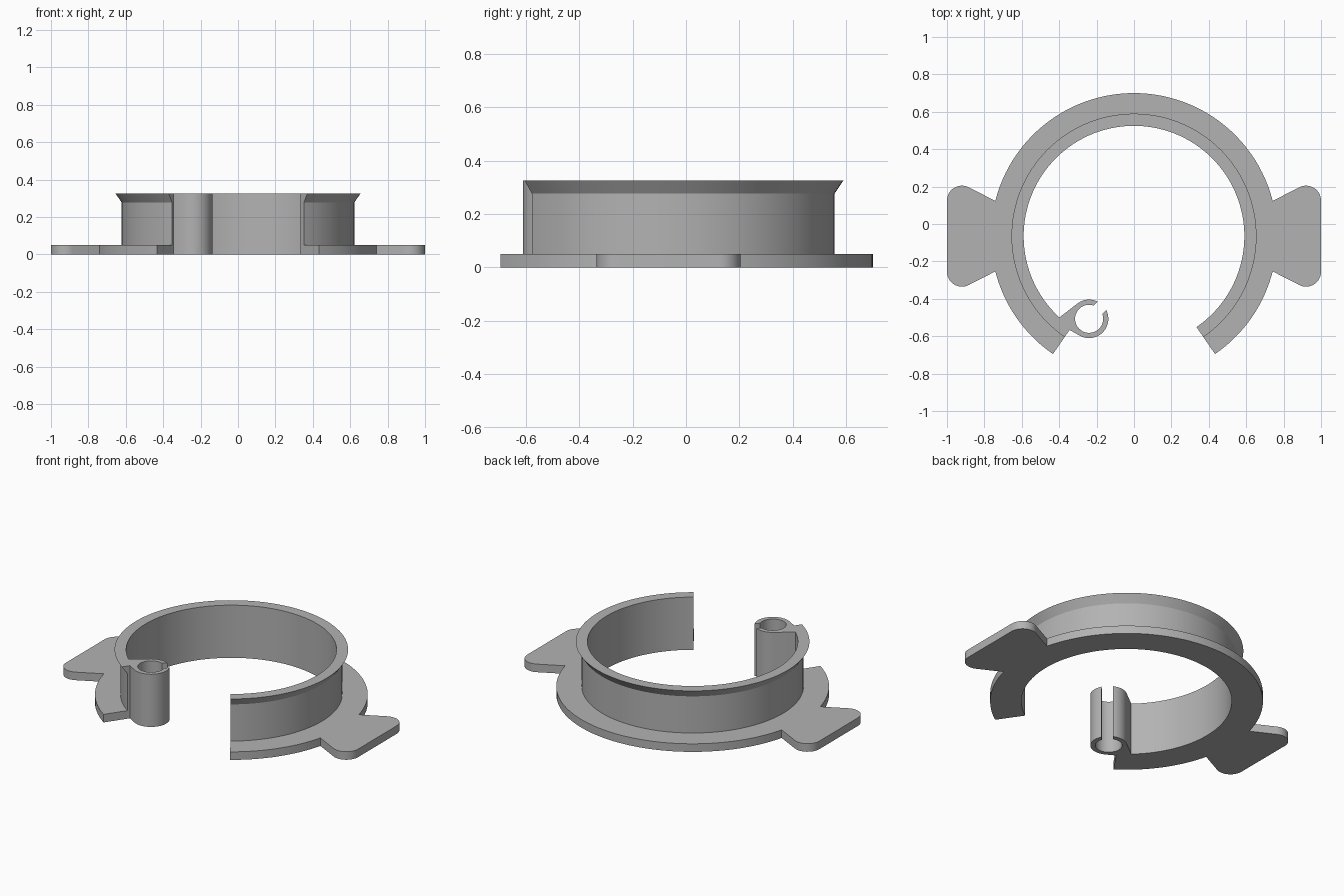
import bpy, bmesh
from math import radians, degrees, asin, sin, cos, pi

cube = bpy.data.objects.get("Cube")
if cube:
    bpy.data.objects.remove(cube)

CY = -0.065                      # centre of the ring in y
R_IN, R_WALL, R_LIP, R_BASE = 0.59, 0.622, 0.655, 0.765
BASE_H, LIP_Z, TOP = 0.05, 0.277, 0.326
END = -55.5                      # angle of the ring's open end

grey = bpy.data.materials.new("plain grey")
grey.use_nodes = True
colour = (0.45, 0.45, 0.45, 1)
grey.diffuse_color = colour
grey.node_tree.nodes["Principled BSDF"].inputs["Base Color"].default_value = colour


def finish(name, bm):
    bmesh.ops.recalc_face_normals(bm, faces=bm.faces)
    mesh = bpy.data.meshes.new(name)
    bm.to_mesh(mesh)
    bm.free()
    obj = bpy.data.objects.new(name, mesh)
    bpy.context.collection.objects.link(obj)
    mesh.materials.append(grey)
    bpy.ops.object.select_all(action="DESELECT")
    obj.select_set(True)
    bpy.context.view_layer.objects.active = obj
    bpy.ops.object.shade_smooth_by_angle(angle=radians(20))
    return obj


def arc(cx, cy, r, start, stop, steps):
    angles = [radians(start + (stop - start) * i / steps) for i in range(steps + 1)]
    return [(cx + r * cos(a), cy + r * sin(a)) for a in angles]


def extrude_outline(name, points, height):
    bm = bmesh.new()
    face = bm.faces.new([bm.verts.new((x, y, 0)) for x, y in points])
    top = bmesh.ops.extrude_face_region(bm, geom=[face])["geom"]
    verts = [v for v in top if isinstance(v, bmesh.types.BMVert)]
    bmesh.ops.translate(bm, verts=verts, vec=(0, 0, height))
    return finish(name, bm)


# Open ring: flange, wall and flared lip swept as one section
section = [(R_IN, 0), (R_BASE, 0), (R_BASE, BASE_H), (R_WALL, BASE_H),
           (R_WALL, LIP_Z), (R_LIP, TOP), (R_IN, TOP)]
bm = bmesh.new()
rings = []
paths = [arc(0, CY, r, END, 180 - END, 96) for r, z in section]
for i in range(97):
    rings.append([bm.verts.new((*path[i], z)) for path, (r, z) in zip(paths, section)])
n = len(section)
for a, b in zip(rings, rings[1:]):
    for j in range(n):
        k = (j + 1) % n
        bm.faces.new((a[j], a[k], b[k], b[j]))
bm.faces.new(rings[0])
bm.faces.new(rings[-1])
finish("flanged_ring", bm)

# Flared finger tabs with rounded corners on both sides
for name, side in (("left_tab", 1), ("right_tab", -1)):
    half = degrees(asin(0.188 / R_BASE))
    outline = arc(0, CY, R_BASE - 0.002, half, -half, 10)
    outline += arc(0.92, CY - 0.19, 0.08, -118, 0, 14)
    outline += arc(0.92, CY + 0.19, 0.08, 0, 118, 14)
    extrude_outline(name, [(side * x, y) for x, y in outline], BASE_H)

# Slotted tube clip with a web tapering into the ring's end
TX, TY, R_OUT, R_BORE, SLOT = -0.24, -0.507, 0.103, 0.075, 0.032
out_half = degrees(asin(SLOT / R_OUT))
in_half = degrees(asin(SLOT / R_BORE))
clip = arc(TX, TY, R_OUT, 45 + out_half, 130, 12)
clip += [(-0.41, -0.508), (-0.345, -0.566)]
clip += arc(TX, TY, R_OUT, 241, 405 - out_half, 24)
clip += arc(TX, TY, R_BORE, 405 - in_half, 45 + in_half, 40)
extrude_outline("tube_clip", clip, TOP)
